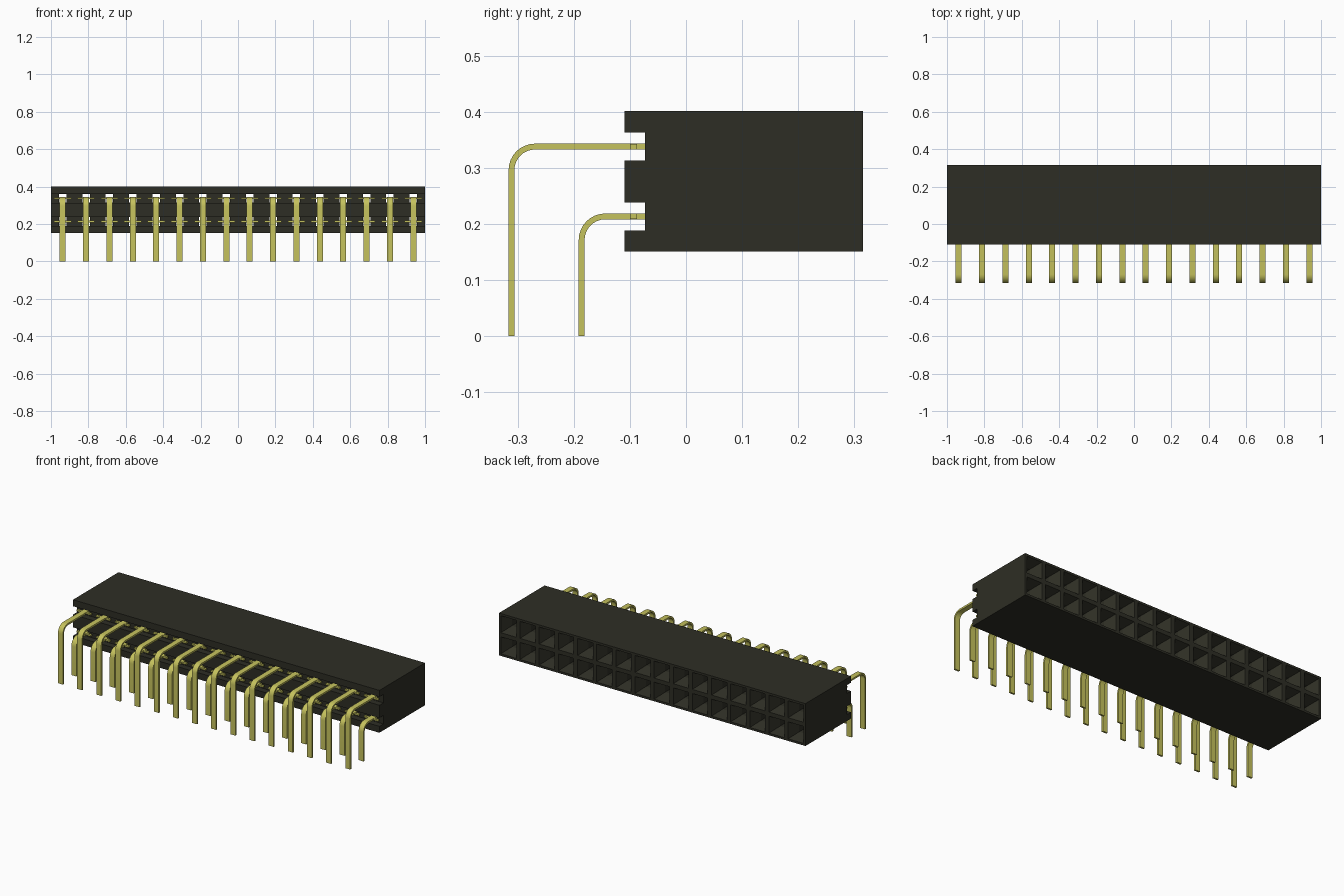
import bpy, bmesh, math

default = bpy.data.objects.get("Cube")
if default:
    bpy.data.objects.remove(default, do_unlink=True)

COUNT, PITCH = 16, 0.125
BACK, FLOOR, FRONT = 0.315, -0.073, -0.11
BOTTOM, TOP = 0.151, 0.401
ROWS = {"lower": (0.2135, -0.186), "upper": (0.338, -0.311)}   # pin height, leg position
GROOVE = 0.0248
XS = [(i - (COUNT - 1) / 2) * PITCH for i in range(COUNT)]


def material(name, color):
    m = bpy.data.materials.new(name)
    m.use_nodes = True
    m.diffuse_color = (*color, 1)
    m.node_tree.nodes["Principled BSDF"].inputs["Base Color"].default_value = (*color, 1)
    return m


black = material("black plastic", (0.027, 0.027, 0.018))
gold = material("gold metal", (0.56, 0.54, 0.11))


def make_object(name, bm, mat):
    bmesh.ops.recalc_face_normals(bm, faces=bm.faces)
    mesh = bpy.data.meshes.new(name)
    bm.to_mesh(mesh)
    bm.free()
    mesh.materials.append(mat)
    obj = bpy.data.objects.new(name, mesh)
    bpy.context.collection.objects.link(obj)
    return obj


def extrude_profile(bm, profile, x0, x1):
    """Solid from a closed (y, z) outline swept along x."""
    a = [bm.verts.new((x0, y, z)) for y, z in profile]
    b = [bm.verts.new((x1, y, z)) for y, z in profile]
    bm.faces.new(a)
    bm.faces.new(b[::-1])
    for i in range(len(a)):
        j = (i + 1) % len(a)
        bm.faces.new((a[i], b[i], b[j], a[j]))


def loft(bm, sections):
    """Solid through rectangles given as (x, z, y, half width, half height)."""
    rings = [[bm.verts.new((x + sx * w, y, z + sz * h))
              for sx, sz in ((-1, -1), (1, -1), (1, 1), (-1, 1))]
             for x, z, y, w, h in sections]
    bm.faces.new(rings[0])
    bm.faces.new(rings[-1][::-1])
    for r, s in zip(rings, rings[1:]):
        for i in range(4):
            j = (i + 1) % 4
            bm.faces.new((r[i], s[i], s[j], r[j]))


# Housing: grooved outline swept along its length
outline = [(BACK, TOP), (BACK, BOTTOM), (FRONT, BOTTOM)]
for z, _ in ROWS.values():
    outline += [(FRONT, z - GROOVE), (FLOOR, z - GROOVE),
                (FLOOR, z + GROOVE), (FRONT, z + GROOVE)]
outline.append((FRONT, TOP))
bm = bmesh.new()
extrude_profile(bm, outline, -1, 1)
housing = make_object("housing", bm, black)

# Tapered sockets with contact channels running through to the grooves
bm = bmesh.new()
for z, _ in ROWS.values():
    for x in XS:
        loft(bm, [(x, z, FLOOR - 0.01, 0.02, 0.0235), (x, z, BACK - 0.06, 0.02, 0.0235),
                  (x, z, BACK, 0.05, 0.05), (x, z, BACK + 0.01, 0.05, 0.05)])
cutter = make_object("socket_cutter", bm, black)
cutter.hide_render = True
cut = housing.modifiers.new("sockets", "BOOLEAN")
cut.operation, cut.solver, cut.object = "DIFFERENCE", "EXACT", cutter
bpy.context.view_layer.objects.active = housing
bpy.ops.object.modifier_apply(modifier=cut.name)
bpy.data.objects.remove(cutter, do_unlink=True)

# Bent pins with wide retaining shoulders in the grooves
RADIUS, HALF, STEPS = 0.042, 0.0052, 8
for row, (z, leg) in ROWS.items():
    def bend(r):
        return [(leg + RADIUS - r * math.cos(t), z - RADIUS + r * math.sin(t))
                for t in (math.pi / 2 * i / STEPS for i in range(STEPS + 1))]
    outer, inner = bend(RADIUS + HALF), bend(RADIUS - HALF)
    path = ([(leg - HALF, 0)] + outer + [(0.0, z + HALF), (0.0, z - HALF)]
            + inner[::-1] + [(leg + HALF, 0)])
    bm = bmesh.new()
    for x in XS:
        extrude_profile(bm, path, x - 0.016, x + 0.016)
        loft(bm, [(x, z, -0.1, 0.046, HALF - 0.0003), (x, z, -0.087, 0.046, HALF - 0.0003)])
    pins = make_object(row + "_pins", bm, gold)
    bpy.ops.object.select_all(action="DESELECT")
    pins.select_set(True)
    bpy.context.view_layer.objects.active = pins
    bpy.ops.object.shade_smooth_by_angle(angle=math.radians(30))
